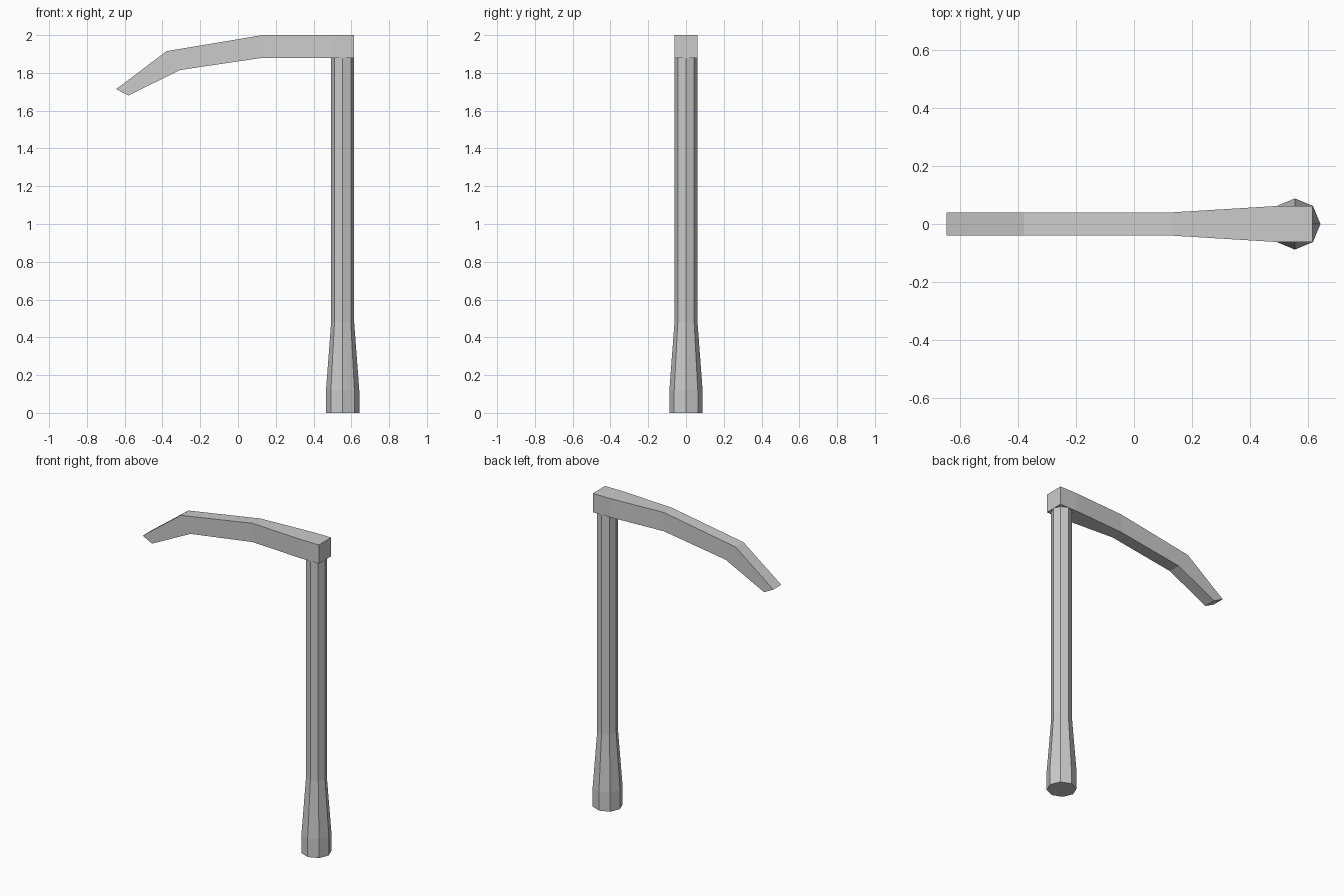
import bpy, bmesh
from math import cos, sin, pi

if "Cube" in bpy.data.objects:
    bpy.data.objects.remove(bpy.data.objects["Cube"])


def loft(name, rings):
    """Skin a list of equal-length vertex rings and cap both ends."""
    bm = bmesh.new()
    loops = [[bm.verts.new(p) for p in ring] for ring in rings]
    n = len(loops[0])
    for a, b in zip(loops, loops[1:]):
        for i in range(n):
            j = (i + 1) % n
            bm.faces.new((a[i], a[j], b[j], b[i]))
    bm.faces.new(loops[0][::-1])
    bm.faces.new(loops[-1])
    bmesh.ops.recalc_face_normals(bm, faces=bm.faces)
    mesh = bpy.data.meshes.new(name)
    bm.to_mesh(mesh)
    bm.free()
    obj = bpy.data.objects.new(name, mesh)
    bpy.context.collection.objects.link(obj)
    return obj


# Eight-sided handle with a flared grip: (z, radius)
X = 0.554
profile = [(0, 0.088), (0.12, 0.088), (0.48, 0.061), (1.88, 0.061)]
loft("handle", [[(X + r * cos(i * pi / 4), r * sin(i * pi / 4), z)
                 for i in range(8)] for z, r in profile])

# Bent blade: (top x, top z, bottom x, bottom z, half width)
sections = [
    (0.615, 2.00, 0.615, 1.88, 0.062),
    (0.492, 2.00, 0.492, 1.88, 0.062),
    (0.13, 2.00, 0.13, 1.88, 0.04),
    (-0.378, 1.915, -0.308, 1.815, 0.04),
    (-0.645, 1.714, -0.58, 1.68, 0.04),
]
loft("blade", [[(tx, -w, tz), (tx, w, tz), (bx, w, bz), (bx, -w, bz)]
               for tx, tz, bx, bz, w in sections])
